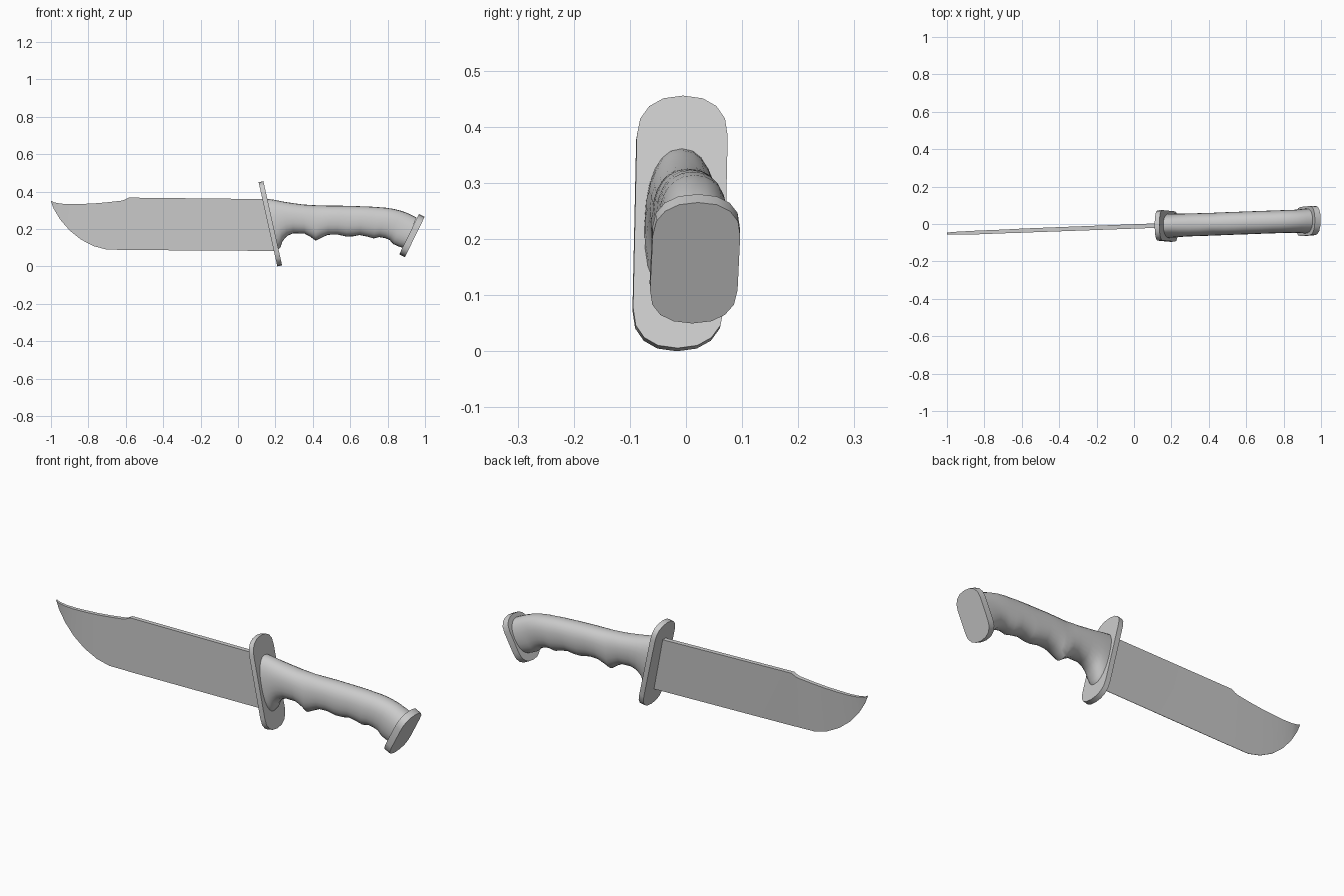
import bpy, bmesh, math

def place(x, y, z):
    # whole knife lies slightly skewed to the x axis
    return (x, y + 0.0375 * x - 0.017 + 0.03 * (z - 0.23), z)

def spow(v, p):
    return math.copysign(abs(v) ** p, v)

def loft(name, rings, angle=35):
    bm = bmesh.new()
    loops = [[bm.verts.new(place(*p)) for p in r] for r in rings]
    n = len(loops[0])
    for a, b in zip(loops, loops[1:]):
        for i in range(n):
            bm.faces.new((a[i], a[(i + 1) % n], b[(i + 1) % n], b[i]))
    bm.faces.new(loops[0])
    bm.faces.new(loops[-1])
    bmesh.ops.recalc_face_normals(bm, faces=bm.faces)
    me = bpy.data.meshes.new(name)
    bm.to_mesh(me)
    bm.free()
    ob = bpy.data.objects.new(name, me)
    bpy.context.collection.objects.link(ob)
    bpy.ops.object.select_all(action='DESELECT')
    ob.select_set(True)
    bpy.context.view_layer.objects.active = ob
    bpy.ops.object.shade_smooth_by_angle(angle=math.radians(angle))
    return ob

def plate(name, cx, cz, ux, uz, half_len, half_w, cap, half_t):
    # flat plate with rounded ends; (ux, uz) is its long direction
    nx, nz = -uz, ux
    outline = []
    for side in (1, -1):
        for i in range(9):
            t = math.pi * i / 8
            y = side * half_w * spow(math.cos(t), 0.87)
            s = side * (half_len - cap + cap * spow(max(0, math.sin(t)), 0.87))
            outline.append((y, s))
    rings = [[(cx + ux * s + nx * o, y, cz + uz * s + nz * o) for y, s in outline]
             for o in (-half_t, half_t)]
    return loft(name, rings)

# Clip-point blade: x top, z top, x bottom, z bottom, half spine thickness
blade = [(-1.0, .352, -1.0, .346, .004), (-.985, .343, -.985, .308, .006),
         (-.95, .336, -.95, .25, .008), (-.9, .333, -.9, .192, .009),
         (-.84, .334, -.84, .144, .010), (-.77, .337, -.77, .108, .010),
         (-.7, .343, -.7, .090, .010), (-.62, .352, -.62, .089, .011),
         (-.605, .357, -.605, .089, .011), (-.585, .368, -.585, .088, .011),
         (.145, .360, .205, .083, .012)]
loft("blade", [[(xt, -w, zt), (xt, w, zt), (xb, .001, zb), (xb, -.001, zb)]
               for xt, zt, xb, zb, w in blade], 20)

# Cross guard and pommel plates
plate("guard", .173, .228, .217, -.976, .2305, .081, .074, .013)
plate("pommel", .93, .165, -.439, -.898, .12, .078, .066, .017)

# Grip with finger grooves: x top, z top, x bottom, z bottom, half width
grip = [(.15, .362, .212, .085, .064), (.185, .358, .228, .105, .064),
        (.21, .353, .238, .135, .063), (.245, .346, .262, .163, .062),
        (.29, .339, .295, .177, .061), (.35, .331, .355, .176, .061),
        (.385, .329, .388, .158, .061), (.42, .327, .415, .138, .061),
        (.45, .326, .445, .153, .061), (.49, .325, .48, .169, .061),
        (.54, .325, .53, .171, .061), (.59, .324, .58, .160, .061),
        (.63, .323, .615, .161, .061), (.67, .321, .65, .168, .061),
        (.71, .320, .69, .160, .061), (.75, .317, .725, .150, .061),
        (.79, .314, .755, .157, .061), (.83, .308, .785, .152, .061),
        (.87, .298, .81, .142, .061), (.90, .288, .83, .120, .062),
        (.925, .277, .855, .108, .064), (.955, .262, .885, .098, .066)]
rings = []
for xt, zt, xb, zb, w in grip:
    ring = []
    for i in range(24):
        t = 2 * math.pi * i / 24
        f = 0.5 + 0.5 * spow(math.sin(t), 0.88)
        ring.append((xb + (xt - xb) * f, w * spow(math.cos(t), 0.88), zb + (zt - zb) * f))
    rings.append(ring)
loft("grip", rings, 50)
